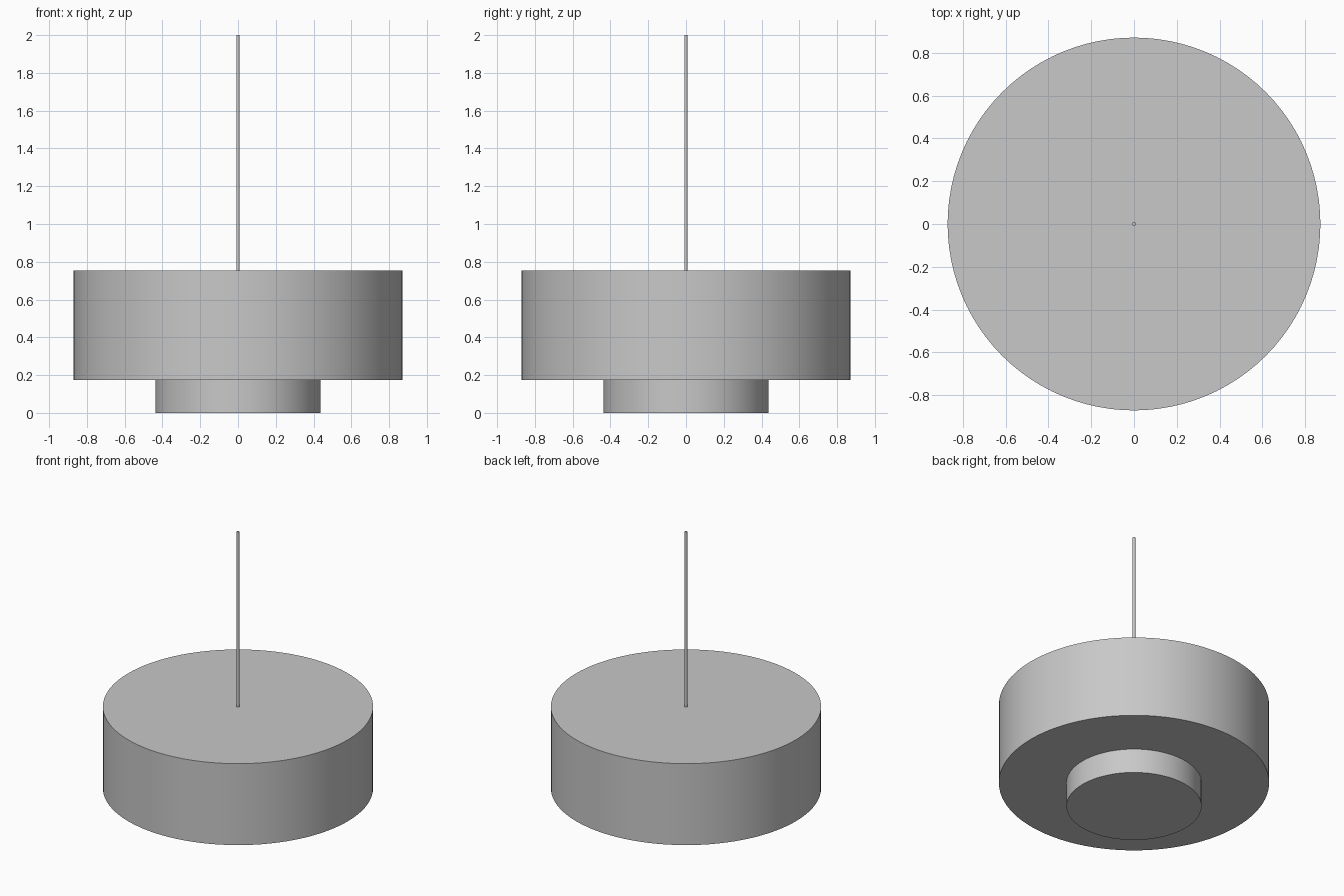
import bpy
import math

cube = bpy.data.objects.get("Cube")
if cube:
    bpy.data.objects.remove(cube, do_unlink=True)

# One plain grey for the whole lamp
grey = bpy.data.materials.new("light_grey")
grey.use_nodes = True
colour = (0.58, 0.58, 0.58, 1)
grey.diffuse_color = colour
grey.node_tree.nodes["Principled BSDF"].inputs["Base Color"].default_value = colour


def drum(name, radius, bottom, top, sides):
    """Upright closed cylinder between two heights, with sharp rims."""
    bpy.ops.mesh.primitive_cylinder_add(
        vertices=sides, radius=radius, depth=top - bottom,
        location=(0, 0, (bottom + top) / 2))
    obj = bpy.context.object
    obj.name = name
    obj.data.materials.append(grey)
    bpy.ops.object.shade_smooth_by_angle(angle=math.radians(30))
    return obj


SHADE_RADIUS = 0.872
SHADE_BOTTOM = 0.174
SHADE_TOP = 0.754

# Small diffuser below, wide shade above, thin hanging cord
drum("lower_diffuser", SHADE_RADIUS / 2, 0, SHADE_BOTTOM, 96)
drum("lamp_shade", SHADE_RADIUS, SHADE_BOTTOM, SHADE_TOP, 96)
drum("hanging_cord", SHADE_RADIUS / 100, SHADE_TOP, 2, 24)
